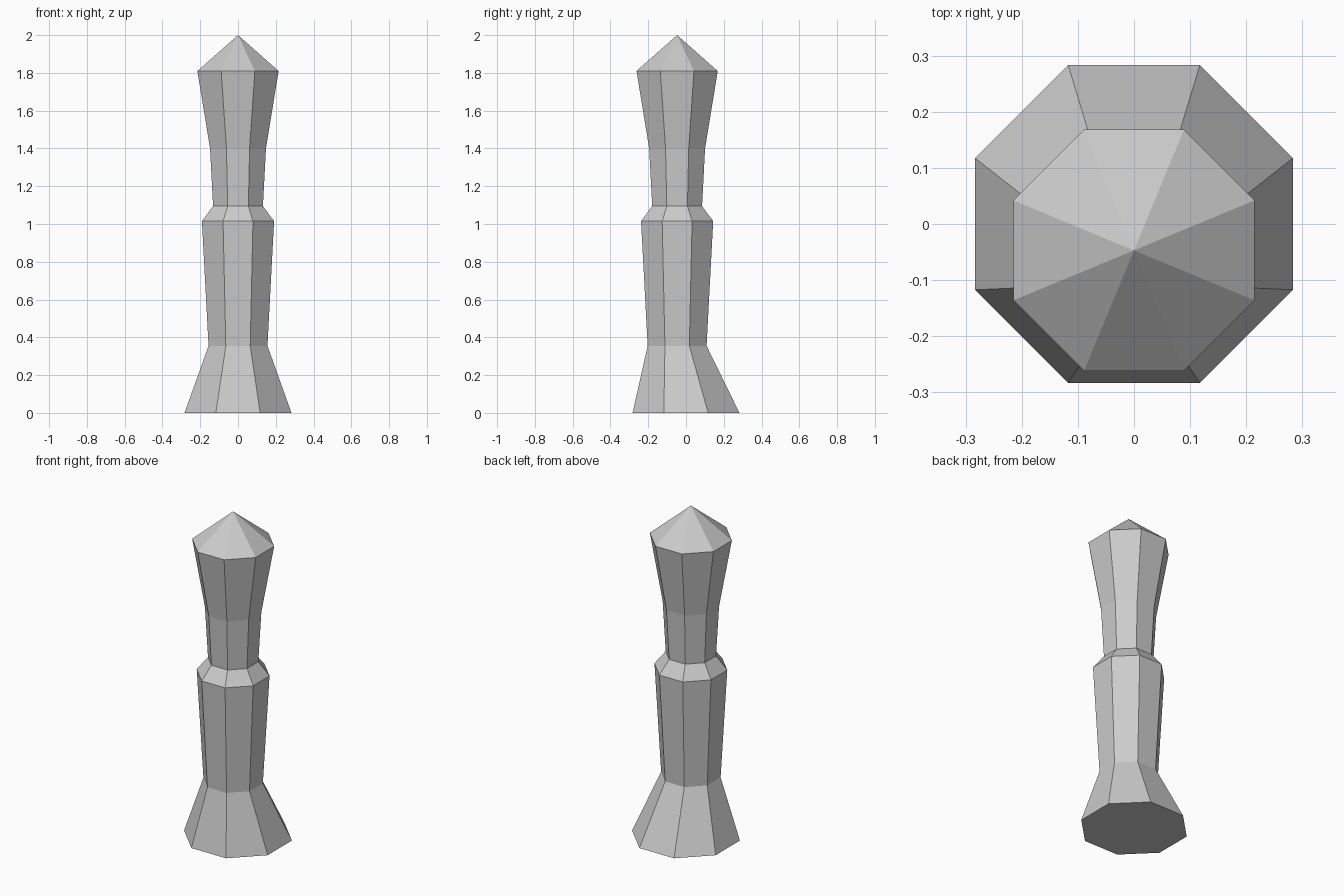
import bpy, bmesh
from math import cos, sin, pi

cube = bpy.data.objects.get("Cube")
if cube:
    bpy.data.objects.remove(cube, do_unlink=True)

SIDES = 8
AXIS_Y = -0.047

# One flat stone colour
stone = bpy.data.materials.new("grey_stone")
stone.use_nodes = True
grey = (0.6, 0.6, 0.6, 1)
stone.diffuse_color = grey
stone.node_tree.nodes["Principled BSDF"].inputs["Base Color"].default_value = grey

# Octagonal rings: height, half width across flats, y of the centre
rings = [
    (0.0, 0.283, 0.0),        # splayed foot, offset from the shaft
    (0.355, 0.156, AXIS_Y),   # top of foot
    (1.015, 0.191, AXIS_Y),   # shoulder of lower shaft
    (1.095, 0.132, AXIS_Y),   # neck
    (1.4, 0.148, AXIS_Y),     # start of the flare
    (1.81, 0.215, AXIS_Y),    # rim below the point
]


def add_ring(bm, z, half_width, y):
    radius = half_width / cos(pi / SIDES)
    angles = [(i + 0.5) * 2 * pi / SIDES for i in range(SIDES)]
    return [bm.verts.new((radius * cos(a), y + radius * sin(a), z)) for a in angles]


bm = bmesh.new()
loops = [add_ring(bm, *ring) for ring in rings]

# Underside, then the walls between neighbouring rings
bm.faces.new(loops[0][::-1])
for low, high in zip(loops, loops[1:]):
    for i in range(SIDES):
        j = (i + 1) % SIDES
        bm.faces.new((low[i], low[j], high[j], high[i]))

# Pointed cap
tip = bm.verts.new((0, AXIS_Y, 2))
for i in range(SIDES):
    bm.faces.new((loops[-1][i], loops[-1][(i + 1) % SIDES], tip))

bmesh.ops.recalc_face_normals(bm, faces=bm.faces)
mesh = bpy.data.meshes.new("pillar")
bm.to_mesh(mesh)
bm.free()
mesh.materials.append(stone)
pillar = bpy.data.objects.new("pillar", mesh)
bpy.context.collection.objects.link(pillar)
